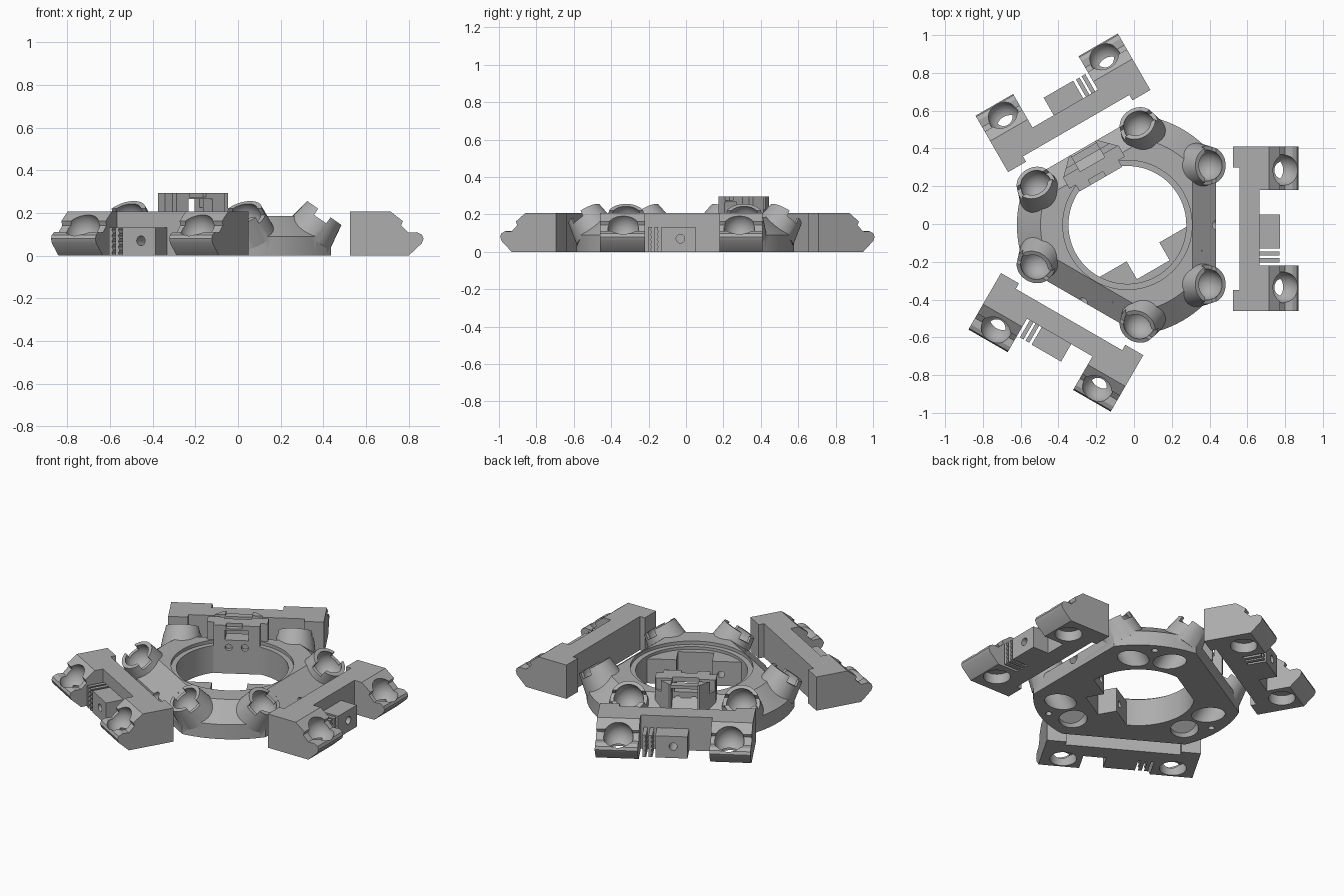
import bpy, bmesh, math
from mathutils import Matrix, Vector

old = bpy.data.objects.get("Cube")
if old:
    bpy.data.objects.remove(old, do_unlink=True)

grey = bpy.data.materials.new("plain grey")
grey.use_nodes = True
grey.diffuse_color = (0.42, 0.42, 0.42, 1)
grey.node_tree.nodes["Principled BSDF"].inputs["Base Color"].default_value = (0.42, 0.42, 0.42, 1)


def finish(name, bm):
    bmesh.ops.recalc_face_normals(bm, faces=bm.faces)
    mesh = bpy.data.meshes.new(name)
    bm.to_mesh(mesh)
    bm.free()
    mesh.materials.append(grey)
    ob = bpy.data.objects.new(name, mesh)
    bpy.context.collection.objects.link(ob)
    return ob


def prism(name, pts, lo, hi, frame, along="v"):
    """Extrude a (u, z) outline along v, or a (v, z) outline along u."""
    place = (lambda a, z, t: (a, t, z)) if along == "v" else (lambda a, z, t: (t, a, z))
    bm = bmesh.new()
    ends = [[bm.verts.new(frame @ Vector(place(a, z, t))) for a, z in pts] for t in (lo, hi)]
    for ring in ends:
        bm.faces.new(ring)
    for i in range(len(pts)):
        j = (i + 1) % len(pts)
        bm.faces.new((ends[0][i], ends[0][j], ends[1][j], ends[1][i]))
    return finish(name, bm)


def box(name, u, v, z, frame):
    return prism(name, [(u[0], z[0]), (u[1], z[0]), (u[1], z[1]), (u[0], z[1])], v[0], v[1], frame)


def rod(name, a, b, r1, r2, frame, seg=40):
    a, b = Vector(a), Vector(b)
    turn = (b - a).to_track_quat("Z", "Y").to_matrix().to_4x4()
    bm = bmesh.new()
    bmesh.ops.create_cone(bm, cap_ends=True, segments=seg, radius1=r1, radius2=r2,
                          depth=(b - a).length,
                          matrix=frame @ Matrix.Translation((a + b) / 2) @ turn)
    return finish(name, bm)


def ball(name, centre, r, frame):
    bm = bmesh.new()
    bmesh.ops.create_uvsphere(bm, u_segments=36, v_segments=20, radius=r,
                              matrix=frame @ Matrix.Translation(centre))
    return finish(name, bm)


def combine(target, tools, operation="DIFFERENCE"):
    bpy.context.view_layer.objects.active = target
    for tool in tools:
        mod = target.modifiers.new("combine", "BOOLEAN")
        mod.operation, mod.solver, mod.object = operation, "EXACT", tool
        bpy.ops.object.modifier_apply(modifier=mod.name)
        bpy.data.objects.remove(tool, do_unlink=True)


def smooth(ob):
    bpy.ops.object.select_all(action="DESELECT")
    ob.select_set(True)
    bpy.context.view_layer.objects.active = ob
    bpy.ops.object.shade_smooth_by_angle(angle=math.radians(28))


def frame_at(degrees, x=0, y=0):
    return Matrix.Translation((x, y, 0)) @ Matrix.Rotation(math.radians(degrees), 4, "Z")


HUB_X, HUB_Y = -0.035, -0.005
hub_frame = frame_at(0, HUB_X, HUB_Y)


# Hub plate: rounded triangle with a sloped upper edge
def outline(flat, radius, steps=14):
    a0 = math.acos(flat / radius)
    span = math.radians(120) - 2 * a0
    angles = [math.radians(120 * k) + a0 + span * i / steps for k in range(3) for i in range(steps + 1)]
    return [(radius * math.cos(a), radius * math.sin(a)) for a in angles]


bm = bmesh.new()
rings = []
for flat, radius, z in ((0.47, 0.585, 0), (0.47, 0.585, 0.09), (0.345, 0.46, 0.187)):
    rings.append([bm.verts.new(hub_frame @ Vector((x, y, z))) for x, y in outline(flat, radius)])
bm.faces.new(rings[0])
bm.faces.new(rings[-1])
for low, high in zip(rings, rings[1:]):
    for i in range(len(low)):
        j = (i + 1) % len(low)
        bm.faces.new((low[i], low[j], high[j], high[i]))
hub = finish("hub", bm)

# Tilted ball cups, two beside each flat side
tilt = math.radians(35)
axis = Vector((math.sin(tilt), 0, math.cos(tilt)))
cups, cuts = [], []
for turn in (0, 120, 240):
    f = frame_at(turn, HUB_X, HUB_Y)
    for side in (-1, 1):
        rim = Vector((0.44, 0.315 * side, 0.2))
        cups.append(rod("cup", rim - axis * 0.13, rim, 0.12, 0.098, f))
        cuts.append(ball("cup_cut", rim - axis * 0.035, 0.083, f))
        cuts.append(rod("under_cut", rim - axis * 0.4, rim - axis * 0.135, 0.078, 0.078, f))
        # slot across the rim leaves two lugs
        tip = f @ Matrix.Translation(rim) @ Matrix.Rotation(tilt, 4, "Y")
        cuts.append(box("slot_cut", (-0.035, 0.035), (-0.14, 0.14), (-0.035, 0.05), tip))
    corner = frame_at(turn + 60, HUB_X, HUB_Y)
    cuts.append(rod("pin_cut", (0.53, 0, -0.02), (0.53, 0, 0.06), 0.018, 0.018, corner, 16))
    if turn != 120:
        cuts.append(rod("screw_cut", (0.38, 0, 0.075), (0.55, 0, 0.075), 0.03, 0.03, f, 20))
cuts.append(rod("bore_cut", (0, 0, -0.1), (0, 0, 0.4), 0.312, 0.312, hub_frame, 72))
cuts.append(rod("lip_cut", (0, 0, 0.167), (0, 0, 0.3), 0.342, 0.342, hub_frame, 72))
combine(hub, cups, "UNION")
combine(hub, cuts)
smooth(hub)

# Mounting ears inside the bore
f = frame_at(300, HUB_X, HUB_Y)
ears = box("mount_ears", (0.165, 0.318), (-0.275, 0.275), (0, 0.15), f)
combine(ears, [box("gap_cut", (0.1, 0.274), (-0.1, 0.1), (-0.1, 0.3), f)]
        + [rod("ear_cut", (0.1, s * 0.15, 0.07), (0.26, s * 0.15, 0.07), 0.02, 0.02, f, 20) for s in (-1, 1)])
smooth(ears)

# Clip tower: cheeks and a lintel above an inner wall
f = frame_at(120, HUB_X, HUB_Y)
tower = box("clip_tower", (0.28, 0.37), (-0.13, 0.13), (0, 0.295), f)
combine(tower, [box("window_cut", (0.2, 0.5), (-0.065, 0.065), (0.205, 0.265), f),
                box("top_notch_cut", (0.2, 0.31), (-0.03, 0.06), (0.275, 0.4), f)]
        + [rod("screw_cut", (0.2, s * 0.045, 0.16), (0.45, s * 0.045, 0.16), 0.02, 0.02, f, 20) for s in (-1, 1)])
smooth(tower)
for side, name in ((-1, "clip_cheek_back"), (1, "clip_cheek_front")):
    cheek = box(name, (0.32, 0.47), (side * 0.075, side * 0.17), (0.1, 0.295), f)
    corner = f @ Matrix.Translation((0.47, side * 0.17, 0)) @ Matrix.Rotation(math.pi / 4, 4, "Z")
    combine(cheek, [box("corner_cut", (-0.06, 0.06), (-0.06, 0.06), (0, 0.4), corner),
                    box("side_slot_cut", (0.39, 0.42), (-0.3, 0.3), (0.225, 0.4), f)])
box("clip_lintel", (0.42, 0.46), (-0.09, 0.09), (0.265, 0.285), f)

# Three belt carriages
ARM = [(0, 0), (0, 0.207), (0.19, 0.207), (0.248, 0.162), (0.24, 0.142), (0.275, 0.108),
       (0.315, 0.11), (0.338, 0.098), (0.345, 0.08), (0.337, 0.058), (0.275, 0)]
for label, turn, inner, shift in (("left", 0, 0.525, -0.025), ("back", 120, 0.571, 0.005), ("front", 240, 0.577, -0.045)):
    f = frame_at(turn) @ Matrix.Translation((inner, shift, 0))
    body = prism(label + "_carriage", ARM, -0.435, 0.435, f)
    cuts = [box("bay_cut", (0.14, 0.5), (-0.195, 0.205), (-0.1, 0.4), f),
            box("rear_cut", (-0.1, 0.033), (-0.325, 0.325), (-0.1, 0.4), f)]
    for side in (-1, 1):
        cuts.append(ball("socket_cut", (0.265, side * 0.31, 0.128), 0.083, f))
        cuts.append(rod("under_cut", (0.19, side * 0.31, -0.1), (0.19, side * 0.31, 0.06), 0.075, 0.075, f))
    combine(body, cuts)
    smooth(body)

    # Belt block with a screw hole
    block = box(label + "_belt_block", (0.12, 0.247), (-0.105, 0.075), (0, 0.133), f)
    combine(block, [rod("screw_cut", (0.15, -0.005, 0.07), (0.4, -0.005, 0.07), 0.023, 0.023, f, 20)])
    smooth(block)

    # Toothed belt grips
    for k, v in enumerate((-0.143, -0.178)):
        teeth = [(v + (0.014 if i % 2 else 0.022), 0.133 * i / 10) for i in range(11)]
        prism(f"{label}_belt_grip_{k + 1}", [(v, 0.133), (v, 0)] + teeth, 0.12, 0.245, f, "u")
